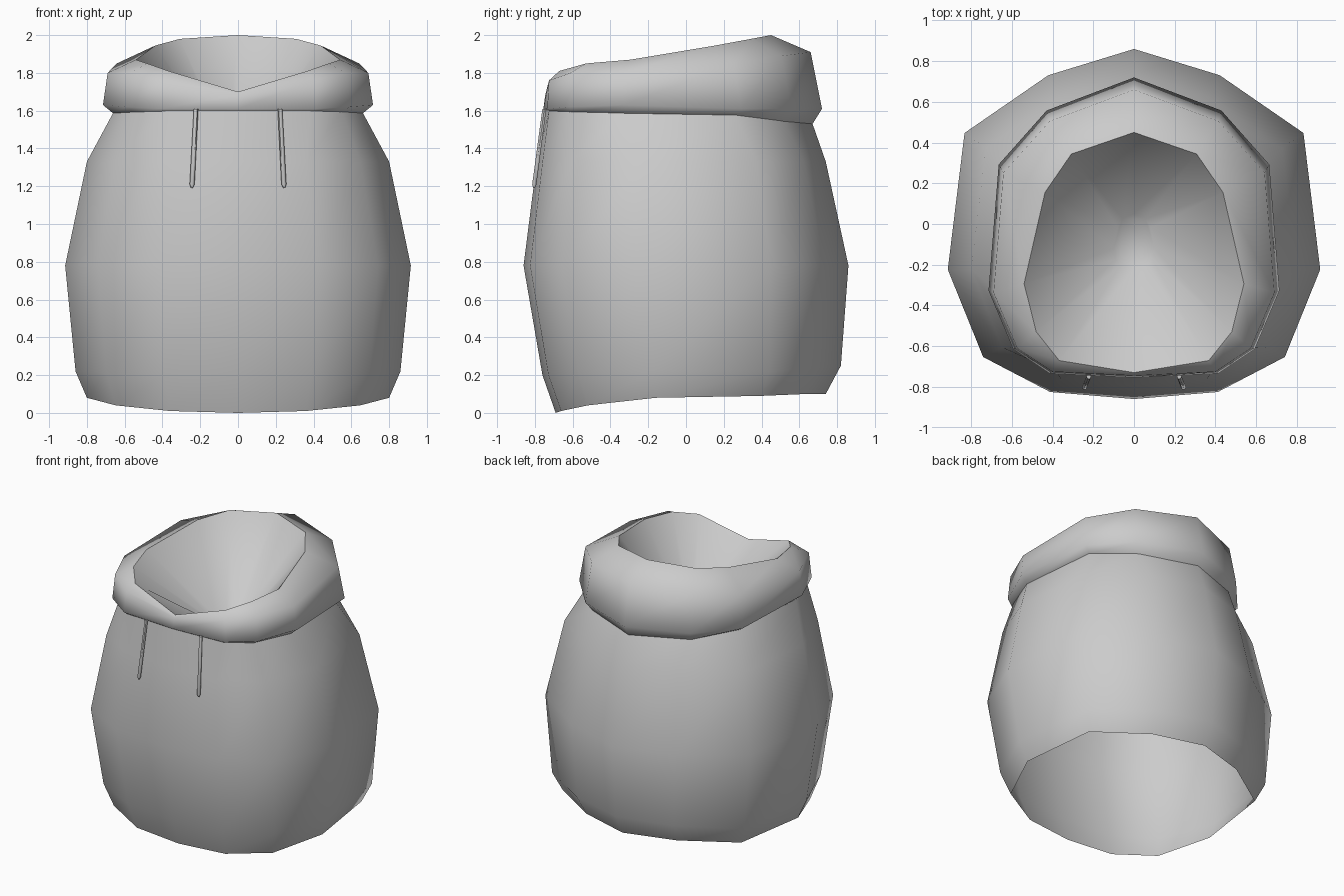
import bpy, math
from mathutils import Vector

if "Cube" in bpy.data.objects:
    bpy.data.objects.remove(bpy.data.objects["Cube"])

# Half outlines, front to back: (share of half width, share of depth)
BODY = [(0, 0), (.45, .02), (.81, .12), (1, .37), (.91, .76), (.46, .925), (0, 1)]
COLLAR = [(0, 0), (.58, .014), (.83, .095), (1, .29), (.93, .71), (.6, .89), (0, 1)]
LIP = [(0, 0), (.68, .05), (.89, .17), (1, .37), (.81, .75), (.57, .91), (0, 1)]


def ring(outline, width, front, back, heights):
    """Mirrored 12-sided ring; heights run from front to back."""
    if not isinstance(heights, (list, tuple)):
        heights = [heights] * 7
    half = [Vector((x * width, front + t * (back - front), z))
            for (x, t), z in zip(outline, heights)]
    return half + [Vector((-p.x, p.y, p.z)) for p in half[-2:0:-1]]


def loft(name, rings, cap_end=False, angle=60):
    verts = [p for r in rings for p in r]
    n = len(rings[0])
    faces = []
    for k in range(len(rings) - 1):
        for i in range(n):
            j = (i + 1) % n
            faces.append((k * n + i, k * n + j, (k + 1) * n + j, (k + 1) * n + i))
    if cap_end:
        faces.append(tuple(range((len(rings) - 1) * n, len(rings) * n)))
    me = bpy.data.meshes.new(name)
    me.from_pydata(verts, [], faces)
    me.update()
    ob = bpy.data.objects.new(name, me)
    bpy.context.collection.objects.link(ob)
    bpy.ops.object.select_all(action='DESELECT')
    ob.select_set(True)
    bpy.context.view_layer.objects.active = ob
    bpy.ops.object.shade_smooth_by_angle(angle=math.radians(angle))
    return ob


# Baggy body, open underneath
loft("body", [
    ring(BODY, .80, -.69, .74, [0, .01, .04, .08, .09, .10, .10]),
    ring(BODY, .86, -.76, .82, [.20, .20, .21, .22, .22, .24, .25]),
    ring(BODY, .915, -.86, .86, .78),
    ring(BODY, .80, -.79, .74, 1.33),
    ring(COLLAR, .66, -.745, .67, [1.60, 1.60, 1.60, 1.59, 1.58, 1.55, 1.53]),
])

# Rolled collar with sunken opening
loft("collar", [
    ring(COLLAR, .66, -.74, .67, [1.595, 1.595, 1.59, 1.585, 1.575, 1.54, 1.53]),
    ring(COLLAR, .715, -.755, .72, [1.61, 1.61, 1.62, 1.63, 1.61, 1.61, 1.61]),
    ring(COLLAR, .69, -.745, .66, [1.685, 1.76, 1.80, 1.80, 1.85, 1.89, 1.91]),
    ring(LIP, .54, -.73, .45, [1.70, 1.81, 1.85, 1.87, 1.945, 1.98, 2.0]),
    ring(LIP, .10, -.22, .05, 1.43),
], cap_end=True)

# Two drawstrings hanging down the front
for side, label in ((-1, "left"), (1, "right")):
    rings = []
    for x, y, z, r in ((.222, -.75, 1.61, .012), (.243, -.803, 1.21, .013),
                       (.244, -.805, 1.19, .005)):
        rings.append([Vector((side * x + r * math.cos(a * math.pi / 3),
                              y + r * math.sin(a * math.pi / 3), z))
                      for a in range(6)])
    loft("drawstring_" + label, rings[::-1], cap_end=True)
